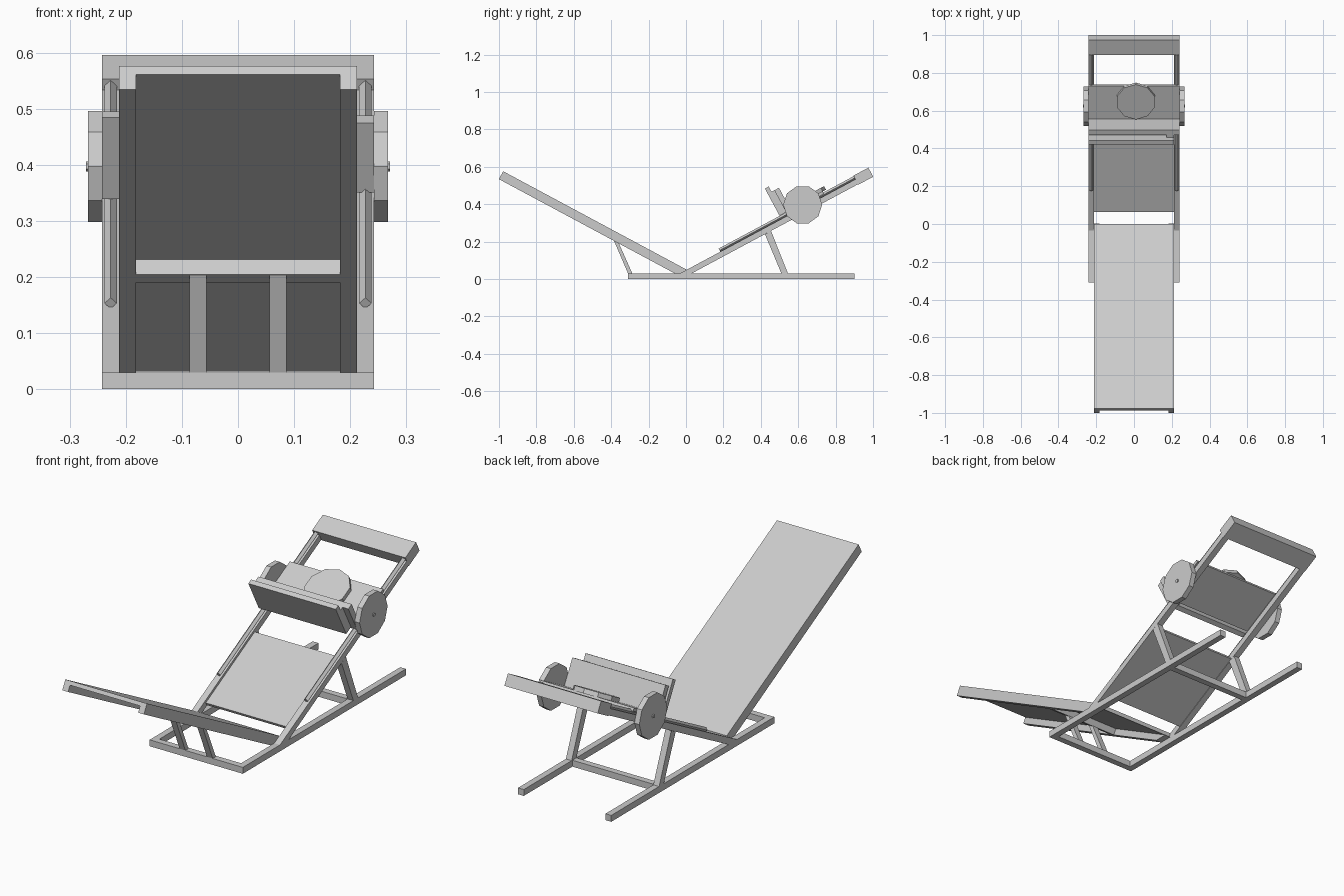
import bpy, bmesh, math
from mathutils import Matrix, Vector

cube = bpy.data.objects.get("Cube")
if cube:
    bpy.data.objects.remove(cube, do_unlink=True)

steel = bpy.data.materials.new("light grey steel")
steel.use_nodes = True
GREY = (0.6, 0.6, 0.6, 1)
steel.diffuse_color = GREY
steel.node_tree.nodes["Principled BSDF"].inputs["Base Color"].default_value = GREY

TILT = math.radians(28.2)
C, S = math.cos(TILT), math.sin(TILT)
HALF, TUBE = 0.242, 0.03          # outer half width and tube size
INNER = HALF - TUBE


def back(s, n):
    """Point (y, z) along the backrest, n above its underside."""
    return (-0.06 - C * s + S * n, 0.03 + S * s + C * n)


def sled(s, n):
    """Point (y, z) along the sled track, n above its underside."""
    return (0.03 + C * s - S * n, 0.03 + S * s + C * n)


def flat(y, z):
    return (y, z)


def rect(frame, s0, s1, n0, n1):
    return [frame(s0, n0), frame(s1, n0), frame(s1, n1), frame(s0, n1)]


def finish(name, bm):
    bmesh.ops.recalc_face_normals(bm, faces=bm.faces)
    mesh = bpy.data.meshes.new(name)
    bm.to_mesh(mesh)
    bm.free()
    mesh.materials.append(steel)
    obj = bpy.data.objects.new(name, mesh)
    bpy.context.collection.objects.link(obj)
    return obj


def prism(name, x0, x1, profile):
    """Extrude a side profile across the width."""
    bm = bmesh.new()
    face = bm.faces.new([bm.verts.new((x0, y, z)) for y, z in profile])
    new = bmesh.ops.extrude_face_region(bm, geom=[face])["geom"]
    verts = [v for v in new if isinstance(v, bmesh.types.BMVert)]
    bmesh.ops.translate(bm, verts=verts, vec=(x1 - x0, 0, 0))
    return finish(name, bm)


def pair(name, x0, x1, profile):
    prism("left_" + name, x0, x1, profile)
    prism("right_" + name, -x1, -x0, profile)


def rod(name, start, end, radius, sides, turn=0):
    """Faceted rod between two points."""
    a, b = Vector(start), Vector(end)
    bm = bmesh.new()
    bmesh.ops.create_cone(bm, cap_ends=True, segments=sides, radius1=radius,
                          radius2=radius, depth=(b - a).length)
    spin = (b - a).to_track_quat('Z', 'Y').to_matrix().to_4x4()
    bm.transform(Matrix.Translation((a + b) / 2) @ spin @ Matrix.Rotation(turn, 4, 'Z'))
    return finish(name, bm)


# Ground frame
pair("base_rail", INNER, HALF, rect(flat, -0.31, 0.9, 0, TUBE))
prism("front_crossbar", -INNER, INNER, rect(flat, -0.31, -0.28, 0, TUBE))
prism("rear_crossbar", -INNER, INNER, rect(flat, 0.51, 0.54, 0, TUBE))

# Backrest: two rails cut flat on the ground frame, a board and a brace
pair("backrest_rail", 0.182, INNER,
     [back(0, 0), back(1.067, 0), back(1.067, TUBE), back(-0.056, TUBE)])
prism("backrest_board", -INNER, INNER,
      [back(-0.052, TUBE), back(1.067, TUBE), back(1.067, 0.048), back(-0.043, 0.048)])
prism("backrest_brace", -0.182, 0.182, rect(back, 0.34, 0.37, 0, TUBE))
pair("backrest_strut", 0.056, 0.086,
     [(-0.31, 0.03), (-0.385, 0.205), (-0.361, 0.196), (-0.287, 0.03)])

# Sled frame with legs and top beam
pair("sled_rail", INNER, HALF,
     [sled(0, 0), sled(1.02, 0), sled(1.02, TUBE), sled(-0.056, TUBE)])
pair("rear_leg", INNER, HALF,
     [(0.51, 0.03), (0.422, 0.24), (0.455, 0.257), (0.545, 0.03)])
prism("top_beam", -HALF, HALF, rect(sled, 1.01, 1.1, -0.003, 0.052))
for side, label in ((1, "left"), (-1, "right")):
    x = side * 0.227
    rod(label + "_guide_rod", (x, *sled(0.19, 0.038)), (x, *sled(1.01, 0.038)), 0.011, 4)

# Seat panel
prism("seat_panel", -INNER, INNER, rect(sled, 0.048, 0.46, 0.003, 0.018))

# Moving carriage with two upright foot plates
prism("carriage_plate", -HALF, HALF, rect(sled, 0.6, 0.825, 0.042, 0.057))
prism("rear_foot_plate", -HALF, HALF, rect(sled, 0.6, 0.628, 0.05, 0.183))
prism("front_foot_plate", -HALF, INNER, rect(sled, 0.56, 0.583, 0.05, 0.215))
prism("foot_plate_spacer", 0.172, INNER, rect(sled, 0.583, 0.6, 0.05, 0.183))

# Weight discs on both sides and one lying on the carriage
hub = sled(0.697, 0.043)
for side, label in ((1, "left"), (-1, "right")):
    rod(label + "_weight_disc", (side * HALF, *hub), (side * 0.267, *hub), 0.104, 10,
        math.radians(18))
    rod(label + "_hub_pin", (side * 0.26, *hub), (side * 0.271, *hub), 0.009, 6)
rod("top_weight_disc", (0.01, *sled(0.74, 0.055)), (0.01, *sled(0.74, 0.077)), 0.105, 10)
